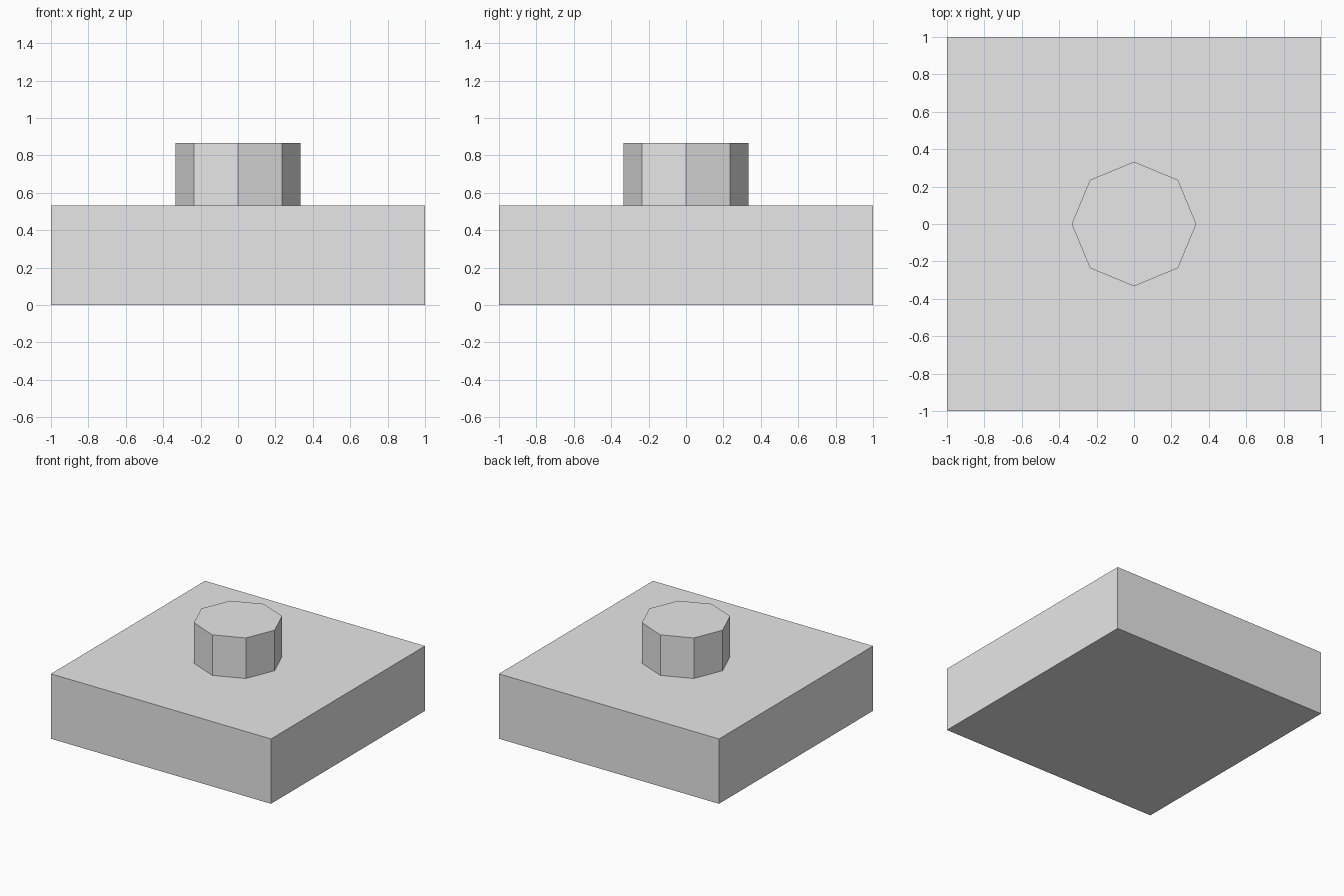
import bpy

# Remove the default cube
old = bpy.data.objects.get("Cube")
if old:
    bpy.data.objects.remove(old, do_unlink=True)

BASE_HEIGHT = 0.533
PEG_HEIGHT = 0.333
PEG_RADIUS = 0.333

# Single grey material
grey = bpy.data.materials.new("light_grey")
grey.use_nodes = True
colour = (0.8, 0.8, 0.8, 1)
grey.diffuse_color = colour
bsdf = next(n for n in grey.node_tree.nodes if n.type == 'BSDF_PRINCIPLED')
bsdf.inputs["Base Color"].default_value = colour


def finish(name):
    obj = bpy.context.object
    obj.name = name
    obj.data.name = name
    obj.data.materials.append(grey)
    return obj


# Square base slab
bpy.ops.mesh.primitive_cube_add(size=2, location=(0, 0, BASE_HEIGHT / 2))
base = finish("base_slab")
for v in base.data.vertices:
    v.co.z *= BASE_HEIGHT / 2

# Eight-sided peg standing on the slab
bpy.ops.mesh.primitive_cylinder_add(
    vertices=8, radius=PEG_RADIUS, depth=PEG_HEIGHT,
    location=(0, 0, BASE_HEIGHT + PEG_HEIGHT / 2))
finish("octagonal_peg")
